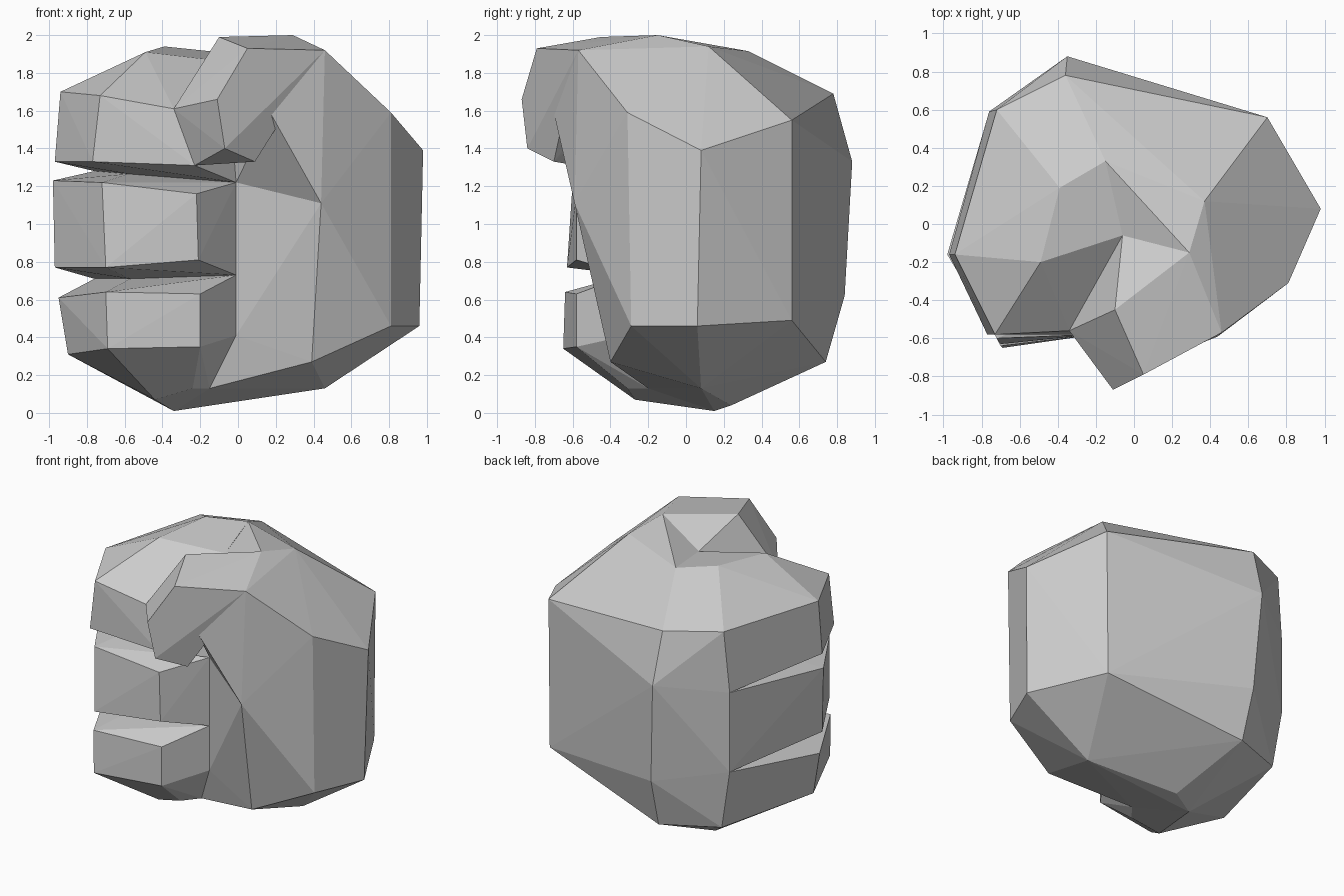
import bpy
import bmesh
import math

default_cube = bpy.data.objects.get("Cube")
if default_cube:
    bpy.data.objects.remove(default_cube, do_unlink=True)

grey = bpy.data.materials.new("plain_grey")
grey.use_nodes = True
colour = (0.6, 0.6, 0.6, 1)
grey.diffuse_color = colour
grey.node_tree.nodes["Principled BSDF"].inputs["Base Color"].default_value = colour


def faceted_part(name, points):
    """Make a flat-shaded convex block from its corner points."""
    bm = bmesh.new()
    for point in points:
        bm.verts.new(point)
    hull = bmesh.ops.convex_hull(bm, input=bm.verts[:])
    loose = [v for v in bm.verts if not v.link_faces]
    bmesh.ops.delete(bm, geom=loose, context="VERTS")
    bmesh.ops.dissolve_limit(bm, angle_limit=math.radians(1),
                             verts=bm.verts[:], edges=bm.edges[:])
    bmesh.ops.recalc_face_normals(bm, faces=bm.faces[:])
    mesh = bpy.data.meshes.new(name)
    bm.to_mesh(mesh)
    bm.free()
    mesh.materials.append(grey)
    part = bpy.data.objects.new(name, mesh)
    bpy.context.scene.collection.objects.link(part)
    return part


def finger_ring(side_x, front_x, front_y, tip_x, heights):
    """Bent-finger outline: knuckle, outer side, front, tip and palm crease."""
    plan = [(-.76, .59), (side_x, -.16), (front_x, front_y), (tip_x, -.58), (-.01, -.31)]
    return [(x, y, z) for (x, y), z in zip(plan, heights)]


# Creases between the fingers, from the knuckle round to the palm
index_bottom = finger_ring(-.97, -.77, -.58, -.23, (1.28, 1.33, 1.33, 1.31, 1.22))
middle_top = finger_ring(-.98, -.72, -.6, -.22, (1.28, 1.23, 1.22, 1.16, 1.22))
middle_bottom = finger_ring(-.97, -.7, -.63, -.21, (.71, .77, .77, .81, .73))
little_top = finger_ring(-.95, -.7, -.64, -.2, (.71, .61, .64, .63, .73))
little_bottom = finger_ring(-.9, -.69, -.65, -.2, (.29, .31, .34, .35, .41))
little_bottom[0] = little_knuckle = (-.69, .58, .29)
upper_groove = (-.58, -.1, 1.265)
lower_groove = (-.57, -.1, .71)

# Corners shared by the back of the hand and the index finger
index_knuckle = (-.72, .6, 1.71)
back_top = (-.36, .78, 1.69)
crown_back = (-.15, .33, 1.915)
crown_dip = (-.06, -.06, 1.86)
index_side = (-.94, -.16, 1.7)
index_front = (-.73, -.58, 1.68)
index_tip = (-.34, -.56, 1.61)
index_crown = [(-.39, .19, 1.94), (-.49, -.2, 1.91)]

# Corners shared by the thumb and the hand
thumb_crown = (.29, -.15, 2)
thumb_shoulder = (.46, -.57, 1.92)
thumb_ridge = (-.1, -.45, 1.99)
thumb_crook = (.17, -.7, 1.59)
palm_ridge = (.44, -.59, 1.11)
thumb_end = [(.05, -.79, 1.93), (-.11, -.87, 1.66), (-.07, -.84, 1.4), (.09, -.7, 1.33)]

# Corners of the heel and underside
heel_front = (.39, -.4, .27)
heel_inner = (-.15, -.2, .13)
base_point = (-.34, .15, .01)
base_pad = [(-.44, -.27, .07), (-.24, -.31, .13)]

# Main block of the hand
outer_wall_top = [(.7, .56, 1.55), (.98, .08, 1.39), (.81, -.31, 1.59)]
outer_wall_bottom = [(.69, .56, .49), (.96, .06, .46), (.81, -.29, .46)]
back_edge = [back_top, (-.35, .88, 1.33), (-.31, .84, .62), (-.3, .74, .27)]
underside = [(.46, .08, .13), (-.16, .24, .04), base_point, heel_inner, heel_front]
knuckles = [index_knuckle, middle_top[0], middle_bottom[0], little_knuckle]
palm_crease = [middle_top[-1], middle_bottom[-1], little_bottom[-1]]
crown = [thumb_shoulder, thumb_crown, (.37, .12, 1.94), crown_back, crown_dip]
faceted_part("hand_body", outer_wall_top + outer_wall_bottom + back_edge + underside
             + knuckles + palm_crease + crown + [palm_ridge])

# Three broad fingers folded against the palm
faceted_part("index_finger", index_bottom + index_crown
             + [index_knuckle, index_side, index_front, index_tip,
                back_top, crown_back, crown_dip, upper_groove])
faceted_part("middle_finger", middle_top + middle_bottom + [upper_groove, lower_groove])
faceted_part("little_finger", little_top + little_bottom + base_pad
             + [lower_groove, base_point, heel_inner])

# Thumb root on the palm, and the thumb folded over the index finger
faceted_part("thumb_root", [thumb_crook, thumb_shoulder, palm_ridge, thumb_crown,
                            crown_dip, middle_top[-1]])
faceted_part("thumb", thumb_end + [thumb_ridge, thumb_crook, thumb_shoulder, thumb_crown,
                                   crown_dip, index_tip, index_bottom[3]])
